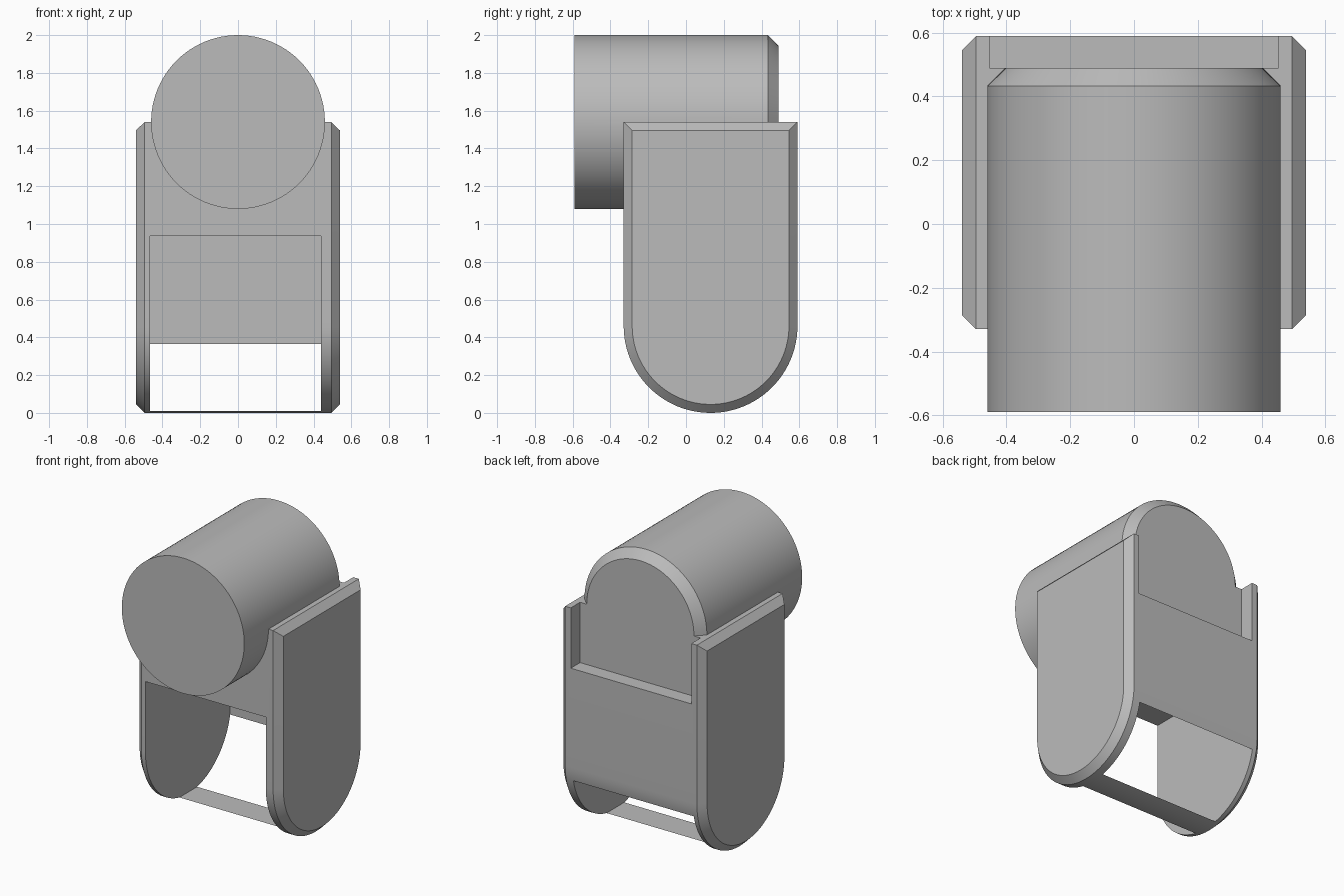
import bpy, bmesh, math

if "Cube" in bpy.data.objects:
    bpy.data.objects.remove(bpy.data.objects["Cube"], do_unlink=True)

# One plain colour
grey = bpy.data.materials.new("plain grey")
grey.use_nodes = True
colour = (0.5, 0.5, 0.5, 1)
grey.diffuse_color = colour
grey.node_tree.nodes["Principled BSDF"].inputs["Base Color"].default_value = colour

RADIUS = 0.46        # shared by the barrel and the rounded base
TOP = 1.54           # top of the housing and axis of the barrel
MID_Y = 0.13         # middle of the housing from front to back
HALF_WIDTH = 0.54
BEVEL = 0.045


def loft(name, rings):
    """Solid skinned over matching rings of points, capped at both ends."""
    bm = bmesh.new()
    loops = [[bm.verts.new(p) for p in ring] for ring in rings]
    for a, b in zip(loops, loops[1:]):
        for i in range(len(a)):
            j = (i + 1) % len(a)
            bm.faces.new((a[i], a[j], b[j], b[i]))
    bm.faces.new(loops[0])
    bm.faces.new(loops[-1])
    bmesh.ops.recalc_face_normals(bm, faces=bm.faces)
    mesh = bpy.data.meshes.new(name)
    bm.to_mesh(mesh)
    bm.free()
    mesh.materials.append(grey)
    obj = bpy.data.objects.new(name, mesh)
    bpy.context.collection.objects.link(obj)
    return obj


def box(name, x, y, z):
    return loft(name, [[(x[0], y[0], h), (x[1], y[0], h), (x[1], y[1], h), (x[0], y[1], h)]
                       for h in z])


def arch(x, inset):
    """Side outline: square top, half-round bottom."""
    r = RADIUS - inset
    steps = 48
    arc = [math.pi * (1 + i / steps) for i in range(steps + 1)]
    pts = [(x, MID_Y + r * math.cos(a), RADIUS + r * math.sin(a)) for a in arc]
    return pts + [(x, MID_Y + r, TOP - inset), (x, MID_Y - r, TOP - inset)]


def circle(y, r):
    turns = [math.tau * i / 96 for i in range(96)]
    return [(r * math.cos(a), y, TOP + r * math.sin(a)) for a in turns]


def combine(obj, other, operation):
    """Boolean with another solid, which is then discarded."""
    mod = obj.modifiers.new(operation, "BOOLEAN")
    mod.operation = operation
    mod.solver = "EXACT"
    mod.object = other
    bpy.context.view_layer.update()
    bpy.context.view_layer.objects.active = obj
    bpy.ops.object.modifier_apply(modifier=mod.name)
    bpy.data.objects.remove(other, do_unlink=True)


# Housing with bevelled sides
shoulder = HALF_WIDTH - BEVEL
housing = loft("housing", [arch(-HALF_WIDTH, BEVEL), arch(-shoulder, 0),
                           arch(shoulder, 0), arch(HALF_WIDTH, BEVEL)])

# Hollow lower bay, leaving a thin back wall and a thin floor strip
combine(housing, box("bay_cutter", (-0.465, 0.44), (-0.6, 0.58), (0.01, 0.937)), "DIFFERENCE")

# Notch behind the barrel
combine(housing, box("notch_cutter", (-0.453, 0.453), (0.49, 0.8), (1.13, 1.8)), "DIFFERENCE")

# Barrel with a bevelled back rim
barrel = loft("barrel", [circle(-0.59, RADIUS), circle(0.433, RADIUS), circle(0.49, RADIUS - 0.057)])
combine(housing, barrel, "UNION")

# Smooth curves, crisp edges
bpy.ops.object.select_all(action="DESELECT")
housing.select_set(True)
bpy.context.view_layer.objects.active = housing
bpy.ops.object.shade_smooth_by_angle(angle=math.radians(25))
